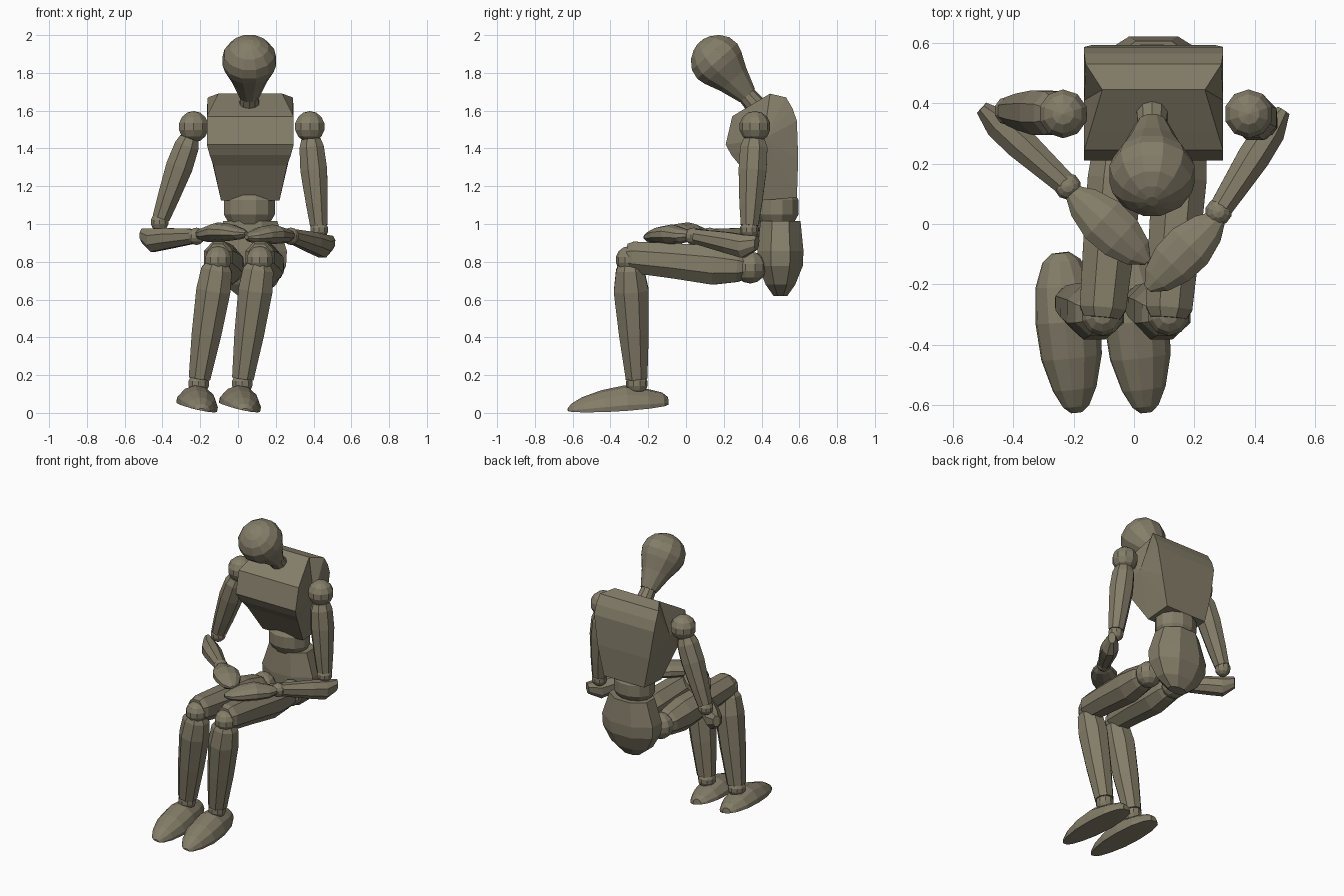
import bpy, bmesh, math
from mathutils import Vector

if "Cube" in bpy.data.objects:
    bpy.data.objects.remove(bpy.data.objects["Cube"])

wood = bpy.data.materials.new("olive_wood")
wood.diffuse_color = (0.23, 0.205, 0.14, 1)
wood.use_nodes = True
wood.node_tree.nodes["Principled BSDF"].inputs["Base Color"].default_value = wood.diffuse_color


def finish(name, bm):
    bmesh.ops.recalc_face_normals(bm, faces=bm.faces)
    me = bpy.data.meshes.new(name)
    bm.to_mesh(me)
    bm.free()
    me.materials.append(wood)
    ob = bpy.data.objects.new(name, me)
    bpy.context.collection.objects.link(ob)
    return ob


def loft(name, start, end, rows, sides=8, up=(0, 0, 1), flat=False):
    """Rings along start-end. Row: (fraction, half width, half height, rise)."""
    a, b = Vector(start), Vector(end)
    d = (b - a).normalized()
    u = d.cross(Vector(up)).normalized()
    v = u.cross(d)
    bm = bmesh.new()
    rings = []
    for row in rows:
        t, w, h = row[:3]
        c = a.lerp(b, t) + v * (row[3] if len(row) > 3 else 0)
        ring = []
        for i in range(sides):
            g = 2 * math.pi * (i + 0.5) / sides
            y = h * math.sin(g)
            if flat and y < 0:
                y *= 0.06
            ring.append(bm.verts.new(c + u * w * math.cos(g) + v * y))
        rings.append(ring)
    for p, q in zip(rings, rings[1:]):
        for i in range(sides):
            j = (i + 1) % sides
            bm.faces.new((p[i], p[j], q[j], q[i]))
    bm.faces.new(rings[0])
    bm.faces.new(rings[-1])
    return finish(name, bm)


def ball(name, c, r, scale=(1, 1, 1), seg=10, rings=7):
    bm = bmesh.new()
    bmesh.ops.create_uvsphere(bm, u_segments=seg, v_segments=rings, radius=r)
    bmesh.ops.scale(bm, vec=scale, verts=bm.verts)
    bmesh.ops.translate(bm, vec=c, verts=bm.verts)
    return finish(name, bm)


# head and neck: egg leaning forward
head = [(0, .055, .055), (.3, .095, .095), (.52, .134, .134), (.64, .146, .146),
        (.78, .136, .136), (.9, .102, .102), (.97, .058, .058), (1, .02, .02)]
loft("head", (.06, .325, 1.68), (.06, .075, 1.965), head, 12, (0, 1, 0))
loft("neck", (.06, .42, 1.57), (.06, .31, 1.695), [(0, .06, .06), (1, .048, .048)], 10, (0, 1, 0))

# chest: side profile with a half width at each point (y, z, half width)
profile = [(.40, 1.125, .155), (.285, 1.31, .195), (.24, 1.365, .215), (.21, 1.42, .23),
           (.245, 1.57, .23), (.31, 1.61, .21), (.445, 1.69, .17), (.53, 1.67, .225),
           (.565, 1.61, .23), (.587, 1.545, .23), (.594, 1.35, .20), (.587, 1.14, .155)]
bm = bmesh.new()
sides = []
for s in (-1, 1):
    row = [bm.verts.new((.065 + s * w, y, z)) for y, z, w in profile]
    hub = bm.verts.new((.065 + s * .23, .41, 1.45))
    for i in range(len(row)):
        bm.faces.new((row[i - 1], row[i], hub))
    sides.append(row)
for i in range(len(profile)):
    bm.faces.new((sides[0][i - 1], sides[0][i], sides[1][i], sides[1][i - 1]))
finish("chest", bm)

# waist and pelvis
loft("waist", (.06, .48, 1.0), (.06, .48, 1.17),
     [(0, .11, .09), (.3, .14, .12), (.75, .14, .12), (1, .11, .09)], 12, (0, 1, 0))
loft("pelvis", (.065, .5, .62), (.065, .5, 1.015),
     [(0, .07, .04), (.15, .15, .085, .0), (.4, .205, .128), (.6, .21, .132),
      (1, .155, .115)], 8, (0, 1, 0))

# legs: hip, knee, ankle, heel, toe
legs = {
    "left": ((-.045, .34, .77), (-.105, -.3, .81), (-.208, -.26, .155),
             (-.245, -.095, .05), (-.19, -.625, .012)),
    "right": ((.165, .34, .77), (.115, -.3, .81), (.022, -.26, .155),
              (-.02, -.095, .05), (.04, -.625, .012)),
}
thigh = [(0, .06, .06), (.1, .088, .088), (.3, .098, .112), (.65, .092, .1, .01),
         (.97, .083, .09, .015), (1.02, .065, .075, .015)]
shin = [(.02, .06, .06), (.08, .088, .08), (.25, .098, .1), (.6, .085, .085),
        (.96, .062, .062)]
foot = [(0, .03, .035), (.05, .065, .06), (.2, .098, .085), (.42, .111, .112),
        (.65, .104, .095), (.85, .075, .065), (.96, .045, .035), (1, .02, .012)]
for side, (hip, knee, ankle, heel, toe) in legs.items():
    ball(side + "_hip_ball", hip, .085)
    loft(side + "_thigh", hip, knee, thigh)
    ball(side + "_knee_ball", knee, .073)
    loft(side + "_shin", knee, ankle, shin, 8, (0, 1, 0))
    ball(side + "_ankle_ball", ankle, .058)
    loft(side + "_foot", heel, toe, foot, 12, (.2, 0, 1), True)

# arms: shoulder, elbow, elbow tip, wrist, hand start, finger tip
arms = {
    "left": ((-.235, .365, 1.515), (-.415, .375, 1.01), (-.505, .385, .94),
             (-.22, .125, .935), (-.205, .105, .945), (.045, -.125, .95)),
    "right": ((.38, .365, 1.515), (.43, .335, .97), (.495, .375, .9),
              (.28, .04, .935), (.28, .02, .94), (.045, -.215, .93)),
}
upper = [(.12, .055, .06), (.2, .07, .078), (.42, .077, .08), (.75, .062, .065),
         (.96, .05, .05)]
fore = [(0, .025, .04), (.2, .055, .066, -.025), (.45, .058, .06, -.015), (.95, .042, .042)]
hand = [(0, .03, .025), (.15, .062, .04), (.4, .086, .052, .01), (.65, .082, .045, .008),
        (.87, .055, .03), (1, .015, .012)]
for side, (shoulder, elbow, tip, wrist, palm, finger) in arms.items():
    ball(side + "_shoulder_ball", shoulder, .083)
    loft(side + "_upper_arm", shoulder, elbow, upper, 8, (0, 1, 0))
    ball(side + "_elbow_ball", elbow, .05)
    loft(side + "_forearm", tip, wrist, fore)
    ball(side + "_wrist_ball", wrist, .046)
    loft(side + "_hand", palm, finger, hand, 10)
